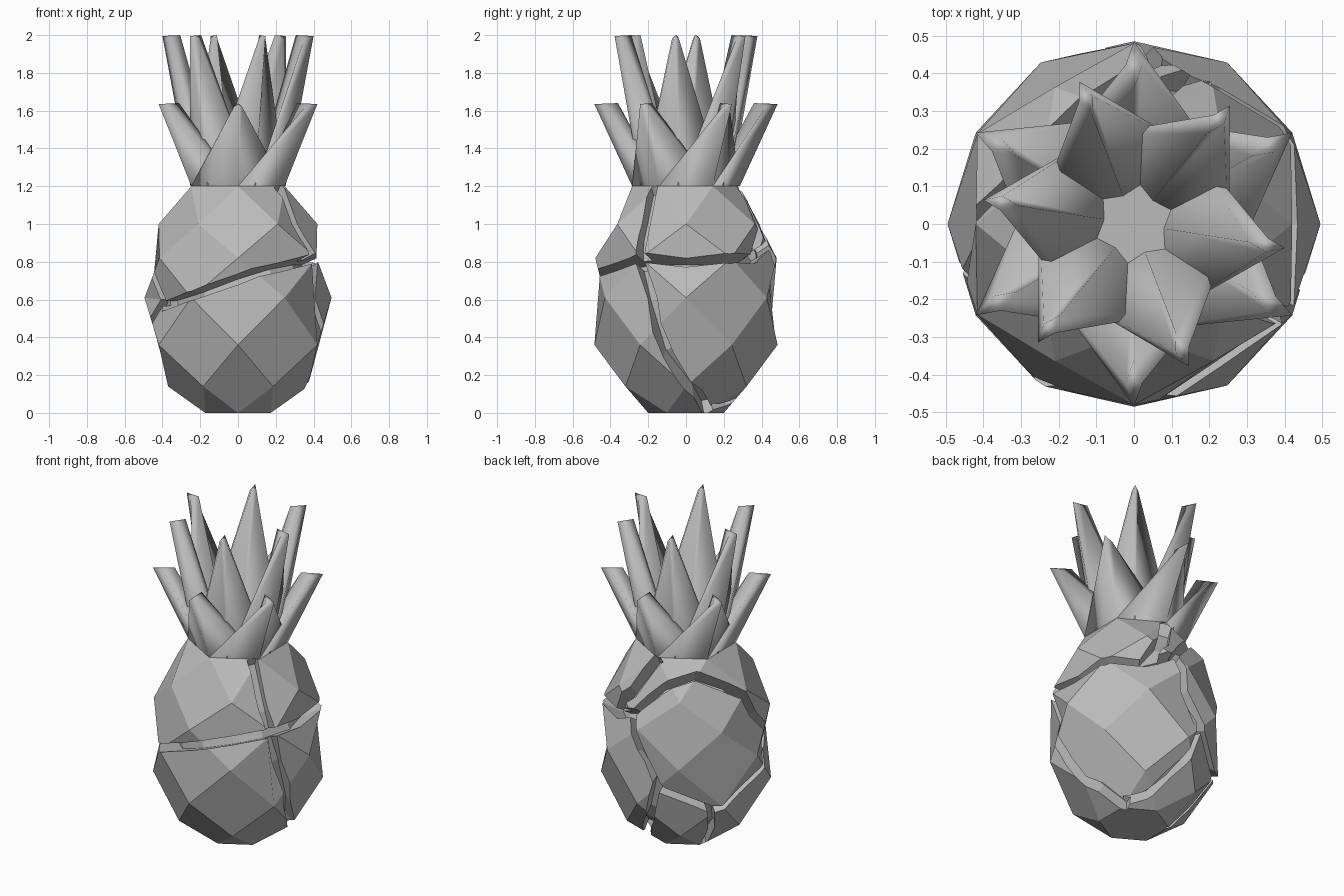
import bpy, bmesh, math
from mathutils import Vector

cube = bpy.data.objects.get("Cube")
if cube:
    bpy.data.objects.remove(cube)

grey = bpy.data.materials.new("plain_grey")
grey.use_nodes = True
grey.diffuse_color = (0.5, 0.5, 0.5, 1)
grey.node_tree.nodes["Principled BSDF"].inputs["Base Color"].default_value = (0.5, 0.5, 0.5, 1)


def polar(r, deg, z):
    a = math.radians(deg)
    return Vector((r * math.cos(a), r * math.sin(a), z))


def make_object(name, bm):
    # All faces are wound consistently, so the signed volume tells inside from outside
    if bm.calc_volume(signed=True) < 0:
        bmesh.ops.reverse_faces(bm, faces=bm.faces)
    mesh = bpy.data.meshes.new(name)
    bm.to_mesh(mesh)
    bm.free()
    mesh.materials.append(grey)
    ob = bpy.data.objects.new(name, mesh)
    bpy.context.collection.objects.link(ob)
    return ob


def skin(bm, sections, closed=False, root=True):
    """Bridge four-sided sections; root caps the first one."""
    rows = [[bm.verts.new(p) for p in s] for s in sections]
    pairs = list(zip(rows, rows[1:]))
    if closed:
        pairs.append((rows[-1], rows[0]))
    else:
        if root:
            bm.faces.new(rows[0][::-1])
        bm.faces.new(rows[-1])
    for a, b in pairs:
        for i in range(4):
            j = (i + 1) % 4
            bm.faces.new((a[i], a[j], b[j], b[i]))


# Fruit body: staggered six-point rings joined by diamond facets
PROFILE = [(0.2, 0), (0.37, 0.14), (0.485, 0.36), (0.495, 0.61),
           (0.48, 0.82), (0.42, 1.0), (0.285, 1.2)]
bm = bmesh.new()
rings = [[bm.verts.new(polar(r, 30 + 60 * k - 30 * (i % 2), z)) for k in range(6)]
         for i, (r, z) in enumerate(PROFILE)]
for i in range(1, len(rings) - 1):
    for k in range(6):
        side = k - 1 if i % 2 == 0 else (k + 1) % 6
        bm.faces.new((rings[i][k], rings[i - 1][k], rings[i][side], rings[i + 1][k]))
for k in range(6):
    bm.faces.new((rings[0][k - 1], rings[0][k], rings[1][k]))
    bm.faces.new((rings[-1][k - 1], rings[-1][k], rings[-2][k]))
bm.faces.new(rings[0])
bm.faces.new(rings[-1])
bmesh.ops.recalc_face_normals(bm, faces=bm.faces)
body = make_object("fruit_body", bm)


def radius(z):
    for (r0, z0), (r1, z1) in zip(PROFILE, PROFILE[1:]):
        if z <= z1:
            return r0 + (r1 - r0) * (z - z0) / (z1 - z0)
    return PROFILE[-1][0]


# Cracks: width, depth, closed loop, path of (angle, height) over the skin
CRACKS = [
    ("front_crack", .05, .12, False, [(-155, .56), (-120, .62), (-90, .71), (-60, .78),
                                      (-32, .81), (0, .81), (30, .81), (57, .83), (82, .89)]),
    ("side_crack", .055, .075, False, [(-38, 1.22), (-34, .95), (-31, .8), (-24, .6),
                                       (-13, .3), (12, .1), (40, 0)]),
    ("back_crack", .05, .075, True, [(82, .89), (105, 1.06), (135, 1.12), (165, 1.04),
                                     (190, .83), (205, .6), (192, .47), (168, .4),
                                     (143, .34), (108, .46), (90, .68)]),
    ("lower_crack", .05, .075, False, [(104, .5), (95, .25), (84, .14), (65, .05), (35, .03)]),
    ("base_crack", .04, .075, False, [(143, .34), (150, .15), (155, 0)]),
    ("upper_crack", .07, .075, False, [(92, 1.2), (75, 1.0), (58, .83)]),
]
cutters = []
for name, width, depth, closed, path in CRACKS:
    pts = [polar(radius(z) * 0.95, a, z) for a, z in path]
    sections = []
    for i, p in enumerate(pts):
        if closed:
            tangent = pts[(i + 1) % len(pts)] - pts[i - 1]
        else:
            tangent = pts[min(i + 1, len(pts) - 1)] - pts[max(i - 1, 0)]
        out = (p - Vector((0, 0, 0.6))).normalized()
        side = tangent.cross(out).normalized() * width / 2
        deep, high = p - out * depth, p + out * 0.15
        sections.append((deep - side, deep + side, high + side, high - side))
    bm = bmesh.new()
    skin(bm, sections, closed)
    cutter = make_object(name, bm)
    cutter.hide_render = True
    cutters.append(cutter)
    mod = body.modifiers.new(name, "BOOLEAN")
    mod.object = cutter
    mod.solver = "EXACT"
    mod.use_self = True

# Bake the cracks into the body and drop the cutters
bpy.context.view_layer.update()
baked = bpy.data.meshes.new_from_object(
    body.evaluated_get(bpy.context.evaluated_depsgraph_get()))
body.modifiers.clear()
body.data = baked
for cutter in cutters:
    bpy.data.objects.remove(cutter)


# Crown leaves: softly shaded spikes whose roots reach over to the neighbouring leaves
def leaf_ring(name, start, root, core, tip, back, height):
    bm = bmesh.new()
    for k in range(6):
        az = start + 60 * k
        base = [polar(root, az, 1.2), polar(root, az + 60, 1.2),
                polar(core, az, 1.2), polar(root, az - 60, 1.2)]
        edge = (tip + back) / 2
        end = [polar(tip, az, height - .005), polar(edge, az + 3, height - .02),
               polar(back, az, height), polar(edge, az - 3, height - .02)]
        skin(bm, [base, end], root=False)
    ob = make_object(name, bm)
    ob.data.shade_smooth()


leaf_ring("outer_leaves", 30, .285, .12, .485, .36, 1.64)
leaf_ring("inner_leaves", -9, .255, .08, .405, .31, 2.0)
